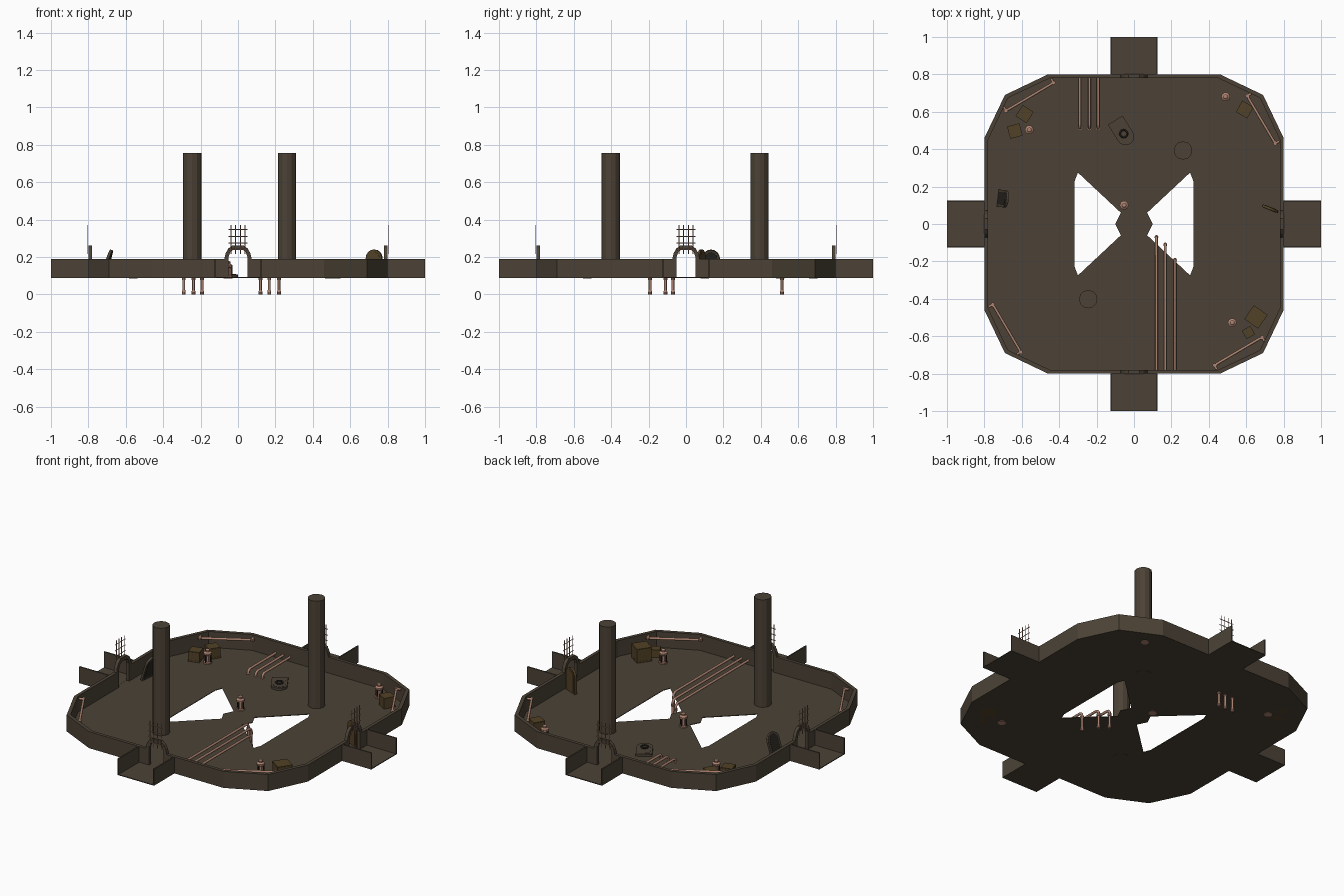
import bpy, bmesh, math
from mathutils import Matrix, Vector

if "Cube" in bpy.data.objects:
    bpy.data.objects.remove(bpy.data.objects["Cube"])


def material(name, rgb):
    m = bpy.data.materials.new(name)
    m.diffuse_color = (*rgb, 1)
    m.use_nodes = True
    m.node_tree.nodes["Principled BSDF"].inputs["Base Color"].default_value = m.diffuse_color
    return m


STONE = material("brown stone", (.072, .055, .037))
COPPER = material("copper", (.42, .23, .165))
WOOD = material("dark wood", (.085, .054, .02))
IRON = material("dark iron", (.022, .019, .015))
BASE, RIM = .09, .19


def add(name, bm, mat, matrix=Matrix()):
    bmesh.ops.recalc_face_normals(bm, faces=bm.faces)
    me = bpy.data.meshes.new(name)
    bm.to_mesh(me)
    bm.free()
    me.materials.append(mat)
    ob = bpy.data.objects.new(name, me)
    ob.matrix_world = matrix
    bpy.context.collection.objects.link(ob)
    return ob


def prism(name, pts, z0, z1, mat, matrix=Matrix()):
    """Extrude a flat outline along local z."""
    bm = bmesh.new()
    f = bm.faces.new([bm.verts.new((x, y, z0)) for x, y in pts])
    if z1 != z0:
        r = bmesh.ops.extrude_face_region(bm, geom=[f])
        vs = [v for v in r["geom"] if isinstance(v, bmesh.types.BMVert)]
        bmesh.ops.translate(bm, vec=(0, 0, z1 - z0), verts=vs)
    return add(name, bm, mat, matrix)


def rect(x0, x1, y0, y1):
    return [(x0, y0), (x1, y0), (x1, y1), (x0, y1)]


def lathe(name, profile, sides, loc, mat):
    """Stack of rings (radius, z) closed at both ends."""
    bm = bmesh.new()
    rings = [[bm.verts.new((r * math.cos(2 * math.pi * i / sides),
                            r * math.sin(2 * math.pi * i / sides), z))
              for i in range(sides)] for r, z in profile]
    for a, b in zip(rings, rings[1:]):
        for i in range(sides):
            j = (i + 1) % sides
            bm.faces.new((a[i], a[j], b[j], b[i]))
    bm.faces.new(rings[0])
    bm.faces.new(rings[-1])
    return add(name, bm, mat, Matrix.Translation(loc))


def tube(name, paths, radius, mat, matrix=Matrix(), res=2):
    cu = bpy.data.curves.new(name, 'CURVE')
    cu.dimensions = '3D'
    cu.bevel_depth = radius
    cu.bevel_resolution = res
    cu.use_fill_caps = True
    for path in paths:
        s = cu.splines.new('POLY')
        s.points.add(len(path) - 1)
        for p, co in zip(s.points, path):
            p.co = (*co, 1)
    cu.materials.append(mat)
    ob = bpy.data.objects.new(name, cu)
    ob.matrix_world = matrix
    bpy.context.collection.objects.link(ob)
    return ob


# Floor: half outline with two pit openings, mirrored across y
half = [(.8, 0), (.8, .46), (.69, .69), (.46, .8), (-.46, .8), (-.69, .69), (-.8, .46), (-.8, 0),
        (-.317, 0), (-.317, .23), (-.30, .275), (-.07, .06), (-.10, 0),
        (.10, 0), (.07, .06), (.30, .275), (.317, .23), (.317, 0)]
floor = prism("floor", half, BASE, BASE, STONE)
mir = floor.modifiers.new("mirror", 'MIRROR')
mir.use_axis = (False, True, False)
sol = floor.modifiers.new("thickness", 'SOLIDIFY')
sol.thickness, sol.offset = .004, 0

# Wall side with a raised arch around the doorway, drawn as (across, height)
right_half = [(.05, BASE), (.46, BASE), (.46, RIM), (.073, RIM), (.066, .22), (.052, .245), (.03, .262)]
inner = [(.025, .24), (.042, .225), (.05, .2)]
side = right_half + [(-x, z) for x, z in reversed(right_half)] \
    + [(-x, z) for x, z in reversed(inner)] + inner
corner = [(.46, .8), (.69, .69), (.8, .46), (.78, .45), (.674, .674), (.45, .78)]
upright = Matrix.Rotation(math.pi / 2, 4, 'X')

for k, tag in enumerate(("back", "left", "front", "right")):
    turn = Matrix.Rotation(k * math.pi / 2, 4, 'Z')
    prism(tag + "_wall", side, -.8, -.78, STONE, turn @ upright)
    prism(tag + "_corner_wall", corner, BASE, RIM, STONE, turn)
    # Channel outside the doorway
    prism(tag + "_channel_floor", rect(-.125, .125, .8, 1), BASE - .002, BASE + .003, STONE, turn)
    for s in (-1, 1):
        prism(tag + "_channel_wall", rect(s * .125, s * .117, .8, 1), BASE, RIM, STONE, turn)
    # Raised grate above the doorway
    bars = [[(x, .806, .215), (x, .806, .372)] for x in (-.038, -.013, .013, .038)]
    bars += [[(-.05, .806, z), (.05, .806, z)] for z in (.24, .275, .31, .347)]
    tube(tag + "_grate", bars, .0025, COPPER, turn, 0)
    # Handrail pipe in the corner, with ends turned to the wall
    a, b = Vector((.605, .685, .172)), Vector((.755, .43, .172))
    d = (b - a).normalized()
    out = Vector((.022, .012, 0))
    tube(tag + "_corner_pipe", [[a + out, a + out * .3, a + d * .015, b - d * .015, b + out * .3, b + out]],
         .0075, COPPER, turn)
    for p in (a, b):
        lathe(tag + "_corner_pipe_joint", [(.011, -.006), (.011, .006)], 8, turn @ p, COPPER)

# Pillars
for name, x, y in (("back_pillar", .262, .393), ("front_pillar", -.245, -.402)):
    lathe(name, [(.049, .087), (.049, .757)], 12, (x, y, 0), STONE)


# Floor pipes that bend down and end below the floor
def floor_pipe(name, x, y0, y1):
    s = 1 if y1 > y0 else -1
    z, r = .118, .022
    bend = [(x, y1 - s * r * (1 - math.sin(t)), z - r * (1 - math.cos(t)))
            for t in (0, .39, .79, 1.18, math.pi / 2)]
    tube(name, [[(x, y0, z)] + bend + [(x, y1, .002)]], .0075, COPPER)
    lathe(name + "_mouth", [(.0105, 0), (.0105, .014), (.0075, .024)], 10, (x, y1, 0), COPPER)
    lathe(name + "_collar", [(.0105, .078), (.0105, .094)], 10, (x, y1, 0), COPPER)


for x, y in ((.12, -.07), (.167, -.11), (.219, -.192)):
    floor_pipe("front_pipe", x, -.78, y)
for x in (-.29, -.238, -.192):
    floor_pipe("back_pipe", x, .78, .513)

# Small copper lanterns: base, body, collar and cap
for x, y in ((-.56, .503), (.49, .68), (-.053, .1), (.525, -.528)):
    lathe("lantern", [(.024, .086), (.024, .1), (.018, .104), (.018, .142), (.024, .146),
                      (.024, .156), (.013, .164), (.013, .174), (.006, .178)], 10, (x, y, 0), COPPER)
    for k in range(4):
        t = k * math.pi / 2
        prism("lantern_post", rect(-.003, .003, -.003, .003), .1, .147, IRON,
              Matrix.Translation((x + .02 * math.cos(t), y + .02 * math.sin(t), 0)))

# Crates with thin raised edge boards
for x, y, s, deg in ((.652, -.497, .088, -35), (.612, -.58, .05, 30), (-.585, .588, .068, -33),
                     (-.637, .497, .066, 15), (.592, .612, .068, -30)):
    m = Matrix.Translation((x, y, 0)) @ Matrix.Rotation(math.radians(deg), 4, 'Z')
    h = s / 2
    prism("crate", rect(-h, h, -h, h), .088, BASE + s, WOOD, m)
    e = h + .001
    for z in (BASE + .008, BASE + s - .008):
        prism("crate_band", rect(-e, e, -e, e), z - .004, z + .004, WOOD, m)


# Arched doors: local x across, y up the door, z thickness
def arch(w, y0, h):
    top = [(w * math.cos(t * math.pi / 8), h - w + w * math.sin(t * math.pi / 8)) for t in range(9)]
    return [(-w, y0), (w, y0)] + top


def door(name, m, body, panel):
    prism(name, arch(.046, 0, .15), -.007, .007, body, m)
    prism(name + "_panel", arch(.034, .012, .138), -.009, .009, panel, m)


door("right_open_door", Matrix.Translation((.728, .082, .09)) @
     Matrix.Rotation(math.radians(-22), 4, 'Z') @ upright, WOOD, WOOD)
door("left_leaning_door", Matrix.Translation((-.722, .138, .095)) @ Matrix.Rotation(math.radians(83), 4, 'Z')
     @ Matrix.Rotation(math.radians(108), 4, 'X'), STONE, IRON)
fallen = Matrix.Translation((-.1, .555, .1)) @ Matrix.Rotation(math.radians(212), 4, 'Z')
door("fallen_door", fallen, STONE, STONE)

# Ring handle on the fallen door
ring = [(.02 * math.cos(i * math.pi / 6), .085 + .02 * math.sin(i * math.pi / 6), .014) for i in range(13)]
tube("fallen_door_ring", [ring], .005, IRON, fallen, 1)
